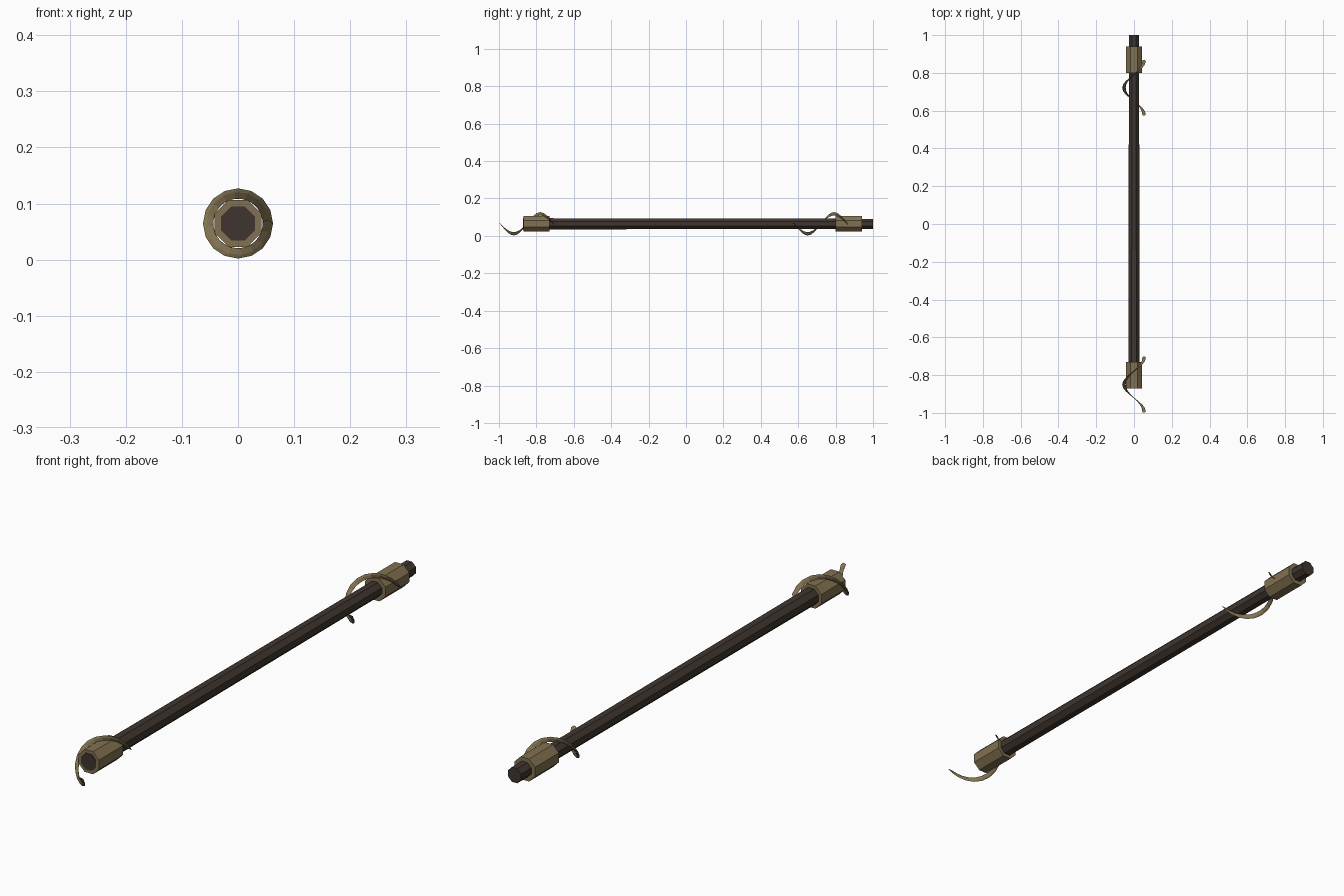
import bpy, math
from math import pi, sin, cos

if "Cube" in bpy.data.objects:
    bpy.data.objects.remove(bpy.data.objects["Cube"])

CZ = 0.0645  # height of the staff axis


def material(name, color):
    m = bpy.data.materials.new(name)
    m.diffuse_color = (*color, 1)
    m.use_nodes = True
    m.node_tree.nodes["Principled BSDF"].inputs["Base Color"].default_value = m.diffuse_color
    return m


wood = material("dark_wood", (0.050, 0.036, 0.028))
brass = material("dull_brass", (0.22, 0.165, 0.082))


def make_object(name, verts, faces, mat):
    me = bpy.data.meshes.new(name)
    me.from_pydata(verts, [], faces)
    me.materials.append(mat)
    ob = bpy.data.objects.new(name, me)
    bpy.context.collection.objects.link(ob)
    return ob


def tube(name, rings, mat):
    """Skin a list of equal-sized vertex rings and cap both ends."""
    n = len(rings[0])
    verts = [v for r in rings for v in r]
    faces = [(i * n + j, i * n + (j + 1) % n, (i + 1) * n + (j + 1) % n, (i + 1) * n + j)
             for i in range(len(rings) - 1) for j in range(n)]
    last = (len(rings) - 1) * n
    faces += [tuple(reversed(range(n))), tuple(range(last, last + n))]
    return make_object(name, verts, faces, mat)


def ring(y, r, n=8):
    # circle around the y axis with a flat top
    return [(r * sin(2 * pi * (j + .5) / n), y, CZ + r * cos(2 * pi * (j + .5) / n)) for j in range(n)]


def coil(name, y0, y1, radius=0.0525, r=0.010, steps=16, sides=5):
    rings = []
    pitch = (y1 - y0) / (2 * pi)
    for i in range(steps + 1):
        a = -2 * pi * i / steps
        y = y0 + (y1 - y0) * i / steps
        out = (cos(a), 0, sin(a))
        length = math.hypot(radius, pitch)
        # binormal of the helix: perpendicular to the radial and the tangent
        bi = (-sin(a) * pitch / length, -radius / length, cos(a) * pitch / length)
        bi = (bi[0], bi[1], bi[2])
        rings.append([(radius * out[0] + r * (cos(b) * out[0] + sin(b) * bi[0]),
                       y + r * sin(b) * bi[1],
                       CZ + radius * out[2] + r * (cos(b) * out[2] + sin(b) * bi[2]))
                      for b in (2 * pi * k / sides for k in range(sides))])
    return tube(name, rings, brass)


# tapered shaft
tube("shaft", [ring(-0.872, 0.0325), ring(1.0, 0.029)], wood)

# collar and spiral wire near each end
for label, c0, c1, s0, s1 in (("front", -0.87, -0.73, -0.992, -0.708),
                              ("back", 0.80, 0.94, 0.58, 0.862)):
    tube(label + "_collar", [ring(c0, 0.045), ring(c1, 0.045)], brass)
    coil(label + "_spiral", s0, s1)
